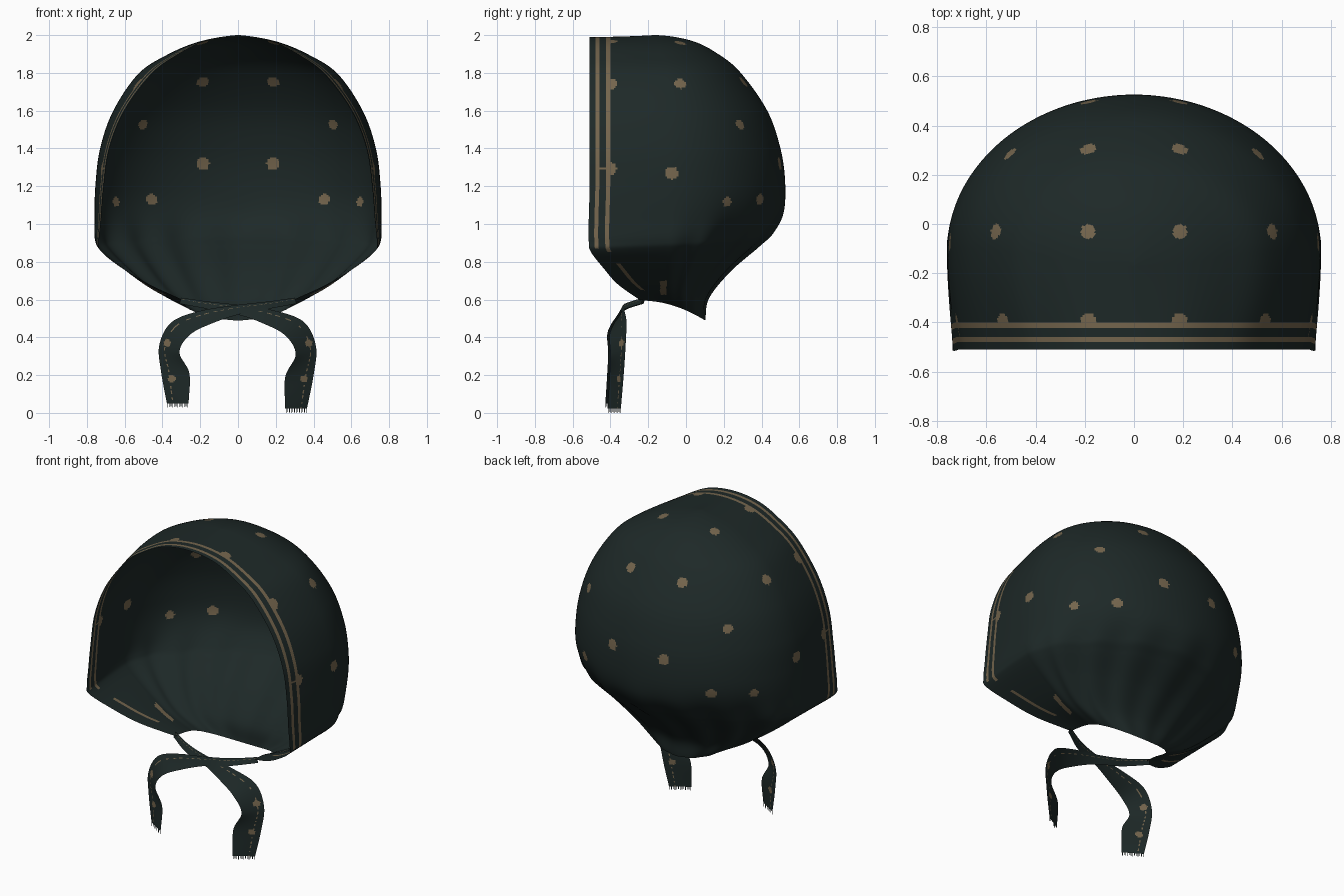
import bpy, bmesh, math
from mathutils import Vector

if "Cube" in bpy.data.objects:
    bpy.data.objects.remove(bpy.data.objects["Cube"])


def material(name, rgb):
    m = bpy.data.materials.new(name)
    m.diffuse_color = (*rgb, 1)
    m.use_nodes = True
    m.node_tree.nodes["Principled BSDF"].inputs["Base Color"].default_value = m.diffuse_color
    return m


CLOTH = material("dark green cloth", (0.0125, 0.0215, 0.0205))
TAN = material("tan print", (0.175, 0.13, 0.074))


def catmull(pts, t, before=None):
    """Smooth point on a list of equal-length tuples, t in 0..1."""
    n = len(pts) - 1
    i = min(int(t * n), n - 1)
    f = t * n - i
    b, c = pts[i], pts[i + 1]
    a = pts[i - 1] if i > 0 else (before or [2 * q - r for q, r in zip(b, c)])
    d = pts[i + 2] if i + 2 <= n else [2 * r - q for q, r in zip(b, c)]
    return [0.5 * (2 * q + (r - p) * f + (2 * p - 5 * q + 4 * r - s) * f * f
                   + (3 * q - p - 3 * r + s) * f ** 3)
            for p, q, r, s in zip(a, b, c, d)]


def sheet(name, grid, is_tan):
    """Smooth cloth sheet from a grid of points; is_tan(col, centre) picks the print."""
    bm = bmesh.new()
    vs = [[bm.verts.new(p) for p in row] for row in grid]
    for i in range(len(vs) - 1):
        for j in range(len(vs[0]) - 1):
            f = bm.faces.new((vs[i][j], vs[i + 1][j], vs[i + 1][j + 1], vs[i][j + 1]))
            f.smooth = True
            f.material_index = int(is_tan(j, f.calc_center_median()))
    bmesh.ops.remove_doubles(bm, verts=bm.verts, dist=1e-5)
    me = bpy.data.meshes.new(name)
    bm.to_mesh(me)
    bm.free()
    me.materials.append(CLOTH)
    me.materials.append(TAN)
    ob = bpy.data.objects.new(name, me)
    bpy.context.collection.objects.link(ob)
    return ob


# --- Hood: horizontal U-shaped layers from crown to neck ---
# front z, front x, front y, side x, side y, back z, back y
LAYERS = [
    (1.99, 0.00, -.51, 0.00, -.17, 2.00, -.17),
    (1.965, .18, -.51, 0.20, -.16, 1.97, 0.03),
    (1.89, 0.33, -.51, 0.38, -.13, 1.90, 0.17),
    (1.79, 0.46, -.51, 0.53, -.11, 1.80, 0.29),
    (1.60, 0.60, -.51, 0.66, -.10, 1.60, 0.43),
    (1.40, 0.68, -.51, 0.73, -.10, 1.40, 0.50),
    (1.20, 0.71, -.51, 0.755, -.10, 1.22, 0.525),
    (1.02, 0.725, -.515, .76, -.10, 1.06, 0.515),
    (0.91, 0.735, -.515, .757, -.10, 0.95, 0.455),
    (0.855, .725, -.505, .725, -.10, 0.88, 0.38),
    (0.77, 0.62, -.44, 0.61, -.10, 0.75, 0.23),
    (0.68, 0.47, -.36, 0.46, -.10, 0.61, 0.12),
    (0.595, .285, -.24, 0.28, -.09, 0.49, 0.10),
]
r1 = LAYERS[1]
BEFORE = (r1[0], -r1[1], -.51, -r1[3], r1[4], r1[5], -.37)
HEM = [0, .030, .051, .087, .109]          # hem offsets that cut the two stripes
N_STRAIGHT, N_ARC, ROWS = 32, 96, 240


def half_layer(L):
    zf, xf, yf, xm, ym, zb, yb = L
    pts = []

    def add(x, y):
        w = max(0, (y - yf) / (yb - yf)) ** 2
        pts.append(Vector((x, y, zf + (zb - zf) * w)))

    length = ym - yf
    ds = HEM + [HEM[-1] + (length - HEM[-1]) * k / N_STRAIGHT for k in range(1, N_STRAIGHT + 1)]
    for d in ds:
        f = d / length
        add(xf + (xm - xf) * math.sin(f * math.pi / 2), yf + d)
    # gathers towards the neck, and the cloth pulled in behind the ears
    g = 0.022 * math.exp(-((zf - 0.78) / 0.17) ** 2)
    pinch = 0.07 * math.exp(-((zf - 0.88) / 0.16) ** 2)
    for k in range(1, N_ARC + 1):
        a = k / N_ARC * math.pi / 2
        r = 1 + g * math.cos(16 * a) * min(1, a * 3) - pinch * math.sin(2 * a) ** 2
        add(xm * math.cos(a) * r, ym + (yb - ym) * math.sin(a) * r)
    pts[-1].x = 0
    return pts


grid = []
for i in range(ROWS + 1):
    h = half_layer(catmull(LAYERS, i / ROWS, BEFORE))
    grid.append(h + [Vector((-p.x, p.y, p.z)) for p in reversed(h[:-1])])

# dots: x, y, z, radius, projected from the middle of the hood
MID = Vector((0, -.1, 1.2))
SPOTS = [(Vector(p[:3]) - MID, p[3]) for p in (
    (.19, -.03, 1.97, .031), (.56, -.03, 1.74, .031), (.19, .31, 1.76, .031),
    (.51, .29, 1.53, .029), (.185, .50, 1.32, .034), (.455, .39, 1.13, .031),
    (.63, .21, 1.12, .027), (.75, -.075, 1.27, .034), (.53, -.395, 1.74, .034),
    (.185, -.395, 1.96, .034), (.71, -.40, 1.29, .036))]
COLS = len(grid[0]) - 1


def hood_print(j, c):
    col = min(j, COLS - 1 - j)
    # stripes run along the face edge and fade out under the chin
    if (col == 1 and c.z > .87) or (col == 3 and (c.z > .85 or .65 < c.z < .79)):
        return True
    if abs(c.y + .12) < .017 and .625 < c.z < .70:      # long dots in the gathers
        return True
    q = (Vector((abs(c.x), c.y, c.z)) - MID).normalized()
    return any((q * s.length - s).length < r for s, r in SPOTS)


sheet("hood", grid, hood_print)

# --- Tie ends: ribbons crossing under the chin, hanging on the other side ---
OUTER = [(-.30, -.215, .61), (-.16, -.28, .59), (0, -.32, .572), (.20, -.325, .54),
         (.35, -.315, .48), (.413, -.32, .35), (.40, -.33, .20), (.365, -.345, .022)]
INNER = [(-.31, -.225, .578), (-.16, -.31, .55), (0, -.345, .52), (.13, -.38, .475),
         (.25, -.405, .41), (.305, -.40, .31), (.25, -.405, .19), (.25, -.415, .022)]
TIE_SPOTS = ((.375, .37), (.35, .18))


def tie(name, side, dy, lift):
    def place(p):
        k = max(0, 1 - p[2] / 0.5)
        return Vector((side * (p[0] + lift * .4 * k), p[1] + dy, p[2] + lift * k))

    rows = []
    for i in range(141):
        a = Vector(catmull(OUTER, i / 140))
        b = Vector(catmull(INNER, i / 140))
        rows.append([place(a.lerp(b, k / 20)) for k in range(21)])

    def tie_print(j, c):
        if j == 5 and int((c.z + abs(c.x)) * 60) % 2:   # broken thin line
            return True
        return any(math.hypot(side * c.x - x, c.z - z) < 0.019 for x, z in TIE_SPOTS)

    sheet(name, rows, tie_print)

    # fringe: thin threads below the ribbon end
    bm = bmesh.new()
    a, b = rows[-1][0], rows[-1][-1]
    for k in range(13):
        p, q = a.lerp(b, k / 13 + .02), a.lerp(b, k / 13 + .05)
        drop = Vector((0, 0, -.022 + .003 * (k % 3)))
        bm.faces.new([bm.verts.new(v) for v in (p, p + drop, q + drop, q)])
    me = bpy.data.meshes.new(name + "_fringe")
    bm.to_mesh(me)
    bm.free()
    me.materials.append(CLOTH)
    bpy.context.collection.objects.link(bpy.data.objects.new(name + "_fringe", me))


tie("right_tie", 1, 0.0, 0.0)
tie("left_tie", -1, -0.012, 0.03)
